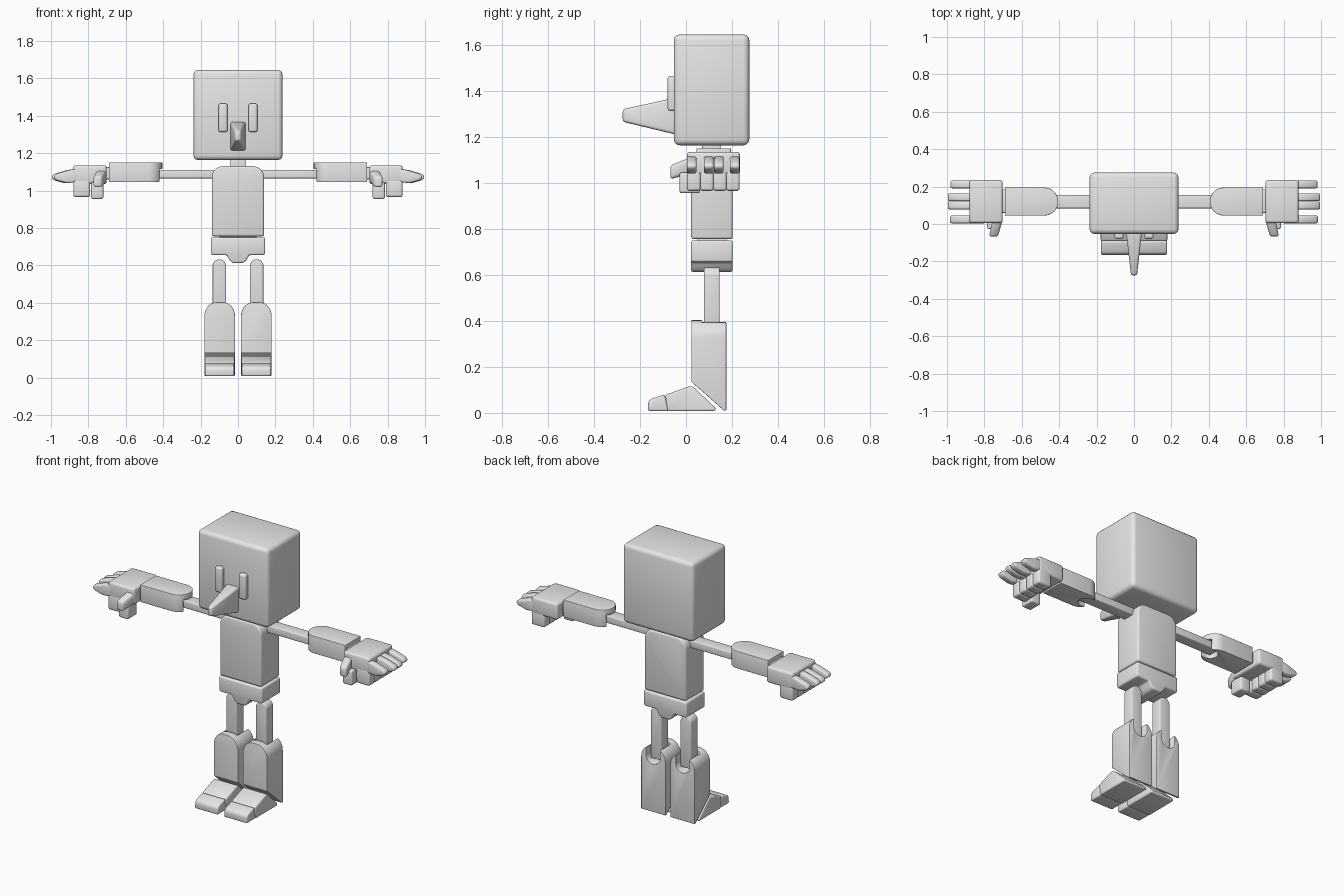
import bpy, bmesh, math
from mathutils import Vector

if "Cube" in bpy.data.objects:
    bpy.data.objects.remove(bpy.data.objects["Cube"])

grey = bpy.data.materials.new("plain_grey")
grey.diffuse_color = (0.8, 0.8, 0.8, 1)
grey.use_nodes = True
grey.node_tree.nodes["Principled BSDF"].inputs["Base Color"].default_value = grey.diffuse_color


def finish(name, bm, bevel, mirror=False, cutter=None):
    """Turn a bmesh into a bevelled, smooth-shaded part."""
    bmesh.ops.recalc_face_normals(bm, faces=bm.faces[:])
    me = bpy.data.meshes.new(name)
    bm.to_mesh(me)
    bm.free()
    ob = bpy.data.objects.new(name, me)
    bpy.context.collection.objects.link(ob)
    me.materials.append(grey)
    if cutter:
        m = ob.modifiers.new("notch", 'BOOLEAN')
        m.operation, m.object, m.solver = 'DIFFERENCE', cutter, 'EXACT'
    if bevel:
        m = ob.modifiers.new("round", 'BEVEL')
        m.width, m.segments = bevel, 3
        m.limit_method, m.angle_limit = 'ANGLE', math.radians(31)
    if mirror:
        ob.modifiers.new("mirror", 'MIRROR').use_mirror_merge = False
    bpy.context.view_layer.update()
    dg = bpy.context.evaluated_depsgraph_get()
    ob.data = bpy.data.meshes.new_from_object(ob.evaluated_get(dg))
    ob.modifiers.clear()
    if cutter:
        bpy.data.objects.remove(cutter)
    bpy.ops.object.select_all(action='DESELECT')
    ob.select_set(True)
    bpy.context.view_layer.objects.active = ob
    bpy.ops.object.shade_smooth_by_angle(angle=math.radians(40))
    return ob


def prism(name, pts, axis, lo, hi, bevel=0.01, mirror=False, cutter=None, cut_plane=None):
    """Extrude a 2D outline along an axis; outline uses the other two axes in order."""
    put = {'x': lambda p, t: (t, p[0], p[1]),
           'y': lambda p, t: (p[0], t, p[1]),
           'z': lambda p, t: (p[0], p[1], t)}[axis]
    bm = bmesh.new()
    a = [bm.verts.new(put(p, lo)) for p in pts]
    b = [bm.verts.new(put(p, hi)) for p in pts]
    bm.faces.new(a)
    bm.faces.new(b[::-1])
    n = len(pts)
    for i in range(n):
        bm.faces.new((a[i], b[i], b[(i + 1) % n], a[(i + 1) % n]))
    if cut_plane:
        bmesh.ops.recalc_face_normals(bm, faces=bm.faces[:])
        r = bmesh.ops.bisect_plane(bm, geom=bm.verts[:] + bm.edges[:] + bm.faces[:],
                                   plane_co=cut_plane[0], plane_no=cut_plane[1], clear_outer=True)
        edges = [e for e in r['geom_cut'] if isinstance(e, bmesh.types.BMEdge)]
        bmesh.ops.holes_fill(bm, edges=edges)
    return finish(name, bm, bevel, mirror, cutter)


def box(name, x, y, z, bevel=0.01, mirror=False):
    pts = [(x[0], z[0]), (x[1], z[0]), (x[1], z[1]), (x[0], z[1])]
    return prism(name, pts, 'y', y[0], y[1], bevel, mirror)


def arch(c, half, base, top, r, rise, n=8):
    """Outline with a straight base and two rounded far corners."""
    s = 1 if top > base else -1
    pts = [(c - half, base), (c + half, base)]
    for side in (1, -1):
        for i in range(n + 1):
            t = math.pi / 2 * (i if side > 0 else n - i) / n
            p = (c + side * (half - r + r * math.cos(t)), top - s * rise * (1 - math.sin(t)))
            if math.dist(p, pts[-1]) > 1e-5:
                pts.append(p)
    return pts


def loft(name, a, b, bevel, mirror=False):
    """Join two four-point ends into a tapered block."""
    bm = bmesh.new()
    va, vb = [[bm.verts.new(p) for p in q] for q in (a, b)]
    bm.faces.new(va)
    bm.faces.new(vb[::-1])
    for i in range(4):
        j = (i + 1) % 4
        bm.faces.new((va[i], vb[i], vb[j], va[j]))
    return finish(name, bm, bevel, mirror)


def rect_y(x0, x1, z0, z1, y):
    return [(x0, y, z0), (x1, y, z0), (x1, y, z1), (x0, y, z1)]


# head, face and neck
box("head", (-.238, .238), (-.053, .275), (1.163, 1.645), .025)
box("eye", (.056, .104), (-.08, -.04), (1.312, 1.465), .012, True)
loft("nose", rect_y(-.042, .042, 1.21, 1.37, -.045),
     rect_y(-.016, .016, 1.265, 1.32, -.275), .012)
box("neck", (-.04, .04), (.07, .15), (1.10, 1.18), .006)

# torso and hips
prism("torso", arch(0, .14, .755, 1.13, .06, .06), 'y', .022, .203, .012)
hips = [(-.145, .655), (-.145, .75), (.145, .75), (.145, .655), (.06, .655), (.045, .628),
        (.028, .612), (-.028, .612), (-.045, .628), (-.06, .655)]
prism("hips", hips, 'y', .022, .203, .01)
box("waist", (-.1, .1), (.05, .175), (.73, .78), 0)

# legs
prism("thigh", arch(.1, .036, .32, .632, .036, .036), 'y', .078, .146, .005, True)
notch = prism("knee_notch", arch(.1, .046, .6, .30, .046, .046), 'y', .07, .4, 0)
prism("shin", arch(.098, .082, .01, .403, .066, .075), 'y', .023, .175, .008, True,
      cutter=notch, cut_plane=(Vector((0, .023, .135)), Vector((0, -.66, -.75))))
foot = [(-.08, .008), (.128, .008), (.128, .022), (.03, .115), (.012, .115), (-.09, .078)]
prism("foot", foot, 'x', .018, .178, .008, True)
toe = [(-.165, .008), (-.075, .008), (-.093, .08), (-.155, .06), (-.165, .045)]
prism("toes", toe, 'x', .02, .176, .008, True)

# arms
box("upper_arm", (.1, .475), (.084, .156), (1.065, 1.11), .005, True)
notch = prism("elbow_notch", [(v, u) for u, v in arch(.12, .044, .3, .49, .044, .044)],
              'z', .9, 1.115, 0)
prism("forearm", [(v, u) for u, v in arch(.12, .075, .69, .405, .075, .075)],
      'z', 1.045, 1.15, .008, True, cutter=notch)
box("wrist", (.67, .72), (.06, .185), (1.06, 1.125), .006, True)

# hands: palm, hanging knuckles, fingers and thumb
box("palm", (.702, .88), (.005, .235), (1.035, 1.135), .014, True)
finger = [(.86, 1.118), (.92, 1.108), (.985, 1.088), (1.0, 1.072), (.985, 1.055),
          (.93, 1.04), (.86, 1.045)]
for i, (y, tip) in enumerate([(.025, -.012), (.099, 0), (.143, 0), (.212, -.015)]):
    ky = .033 + .0565 * i
    box(f"knuckle_{i + 1}", (.79, .88), (ky - .029, ky + .031), (.965, 1.06), .012, True)
    pts = [(x + (tip if x > .9 else 0), z) for x, z in finger]
    prism(f"finger_{i + 1}", pts, 'y', y - .021, y + .021, .01, True)
box("thumb_base", (.72, .785), (-.028, .06), (.955, 1.045), .01, True)
loft("thumb", rect_y(.7, .755, 1.045, 1.115, .03),
     rect_y(.728, .775, 1.015, 1.075, -.068), .014, True)
